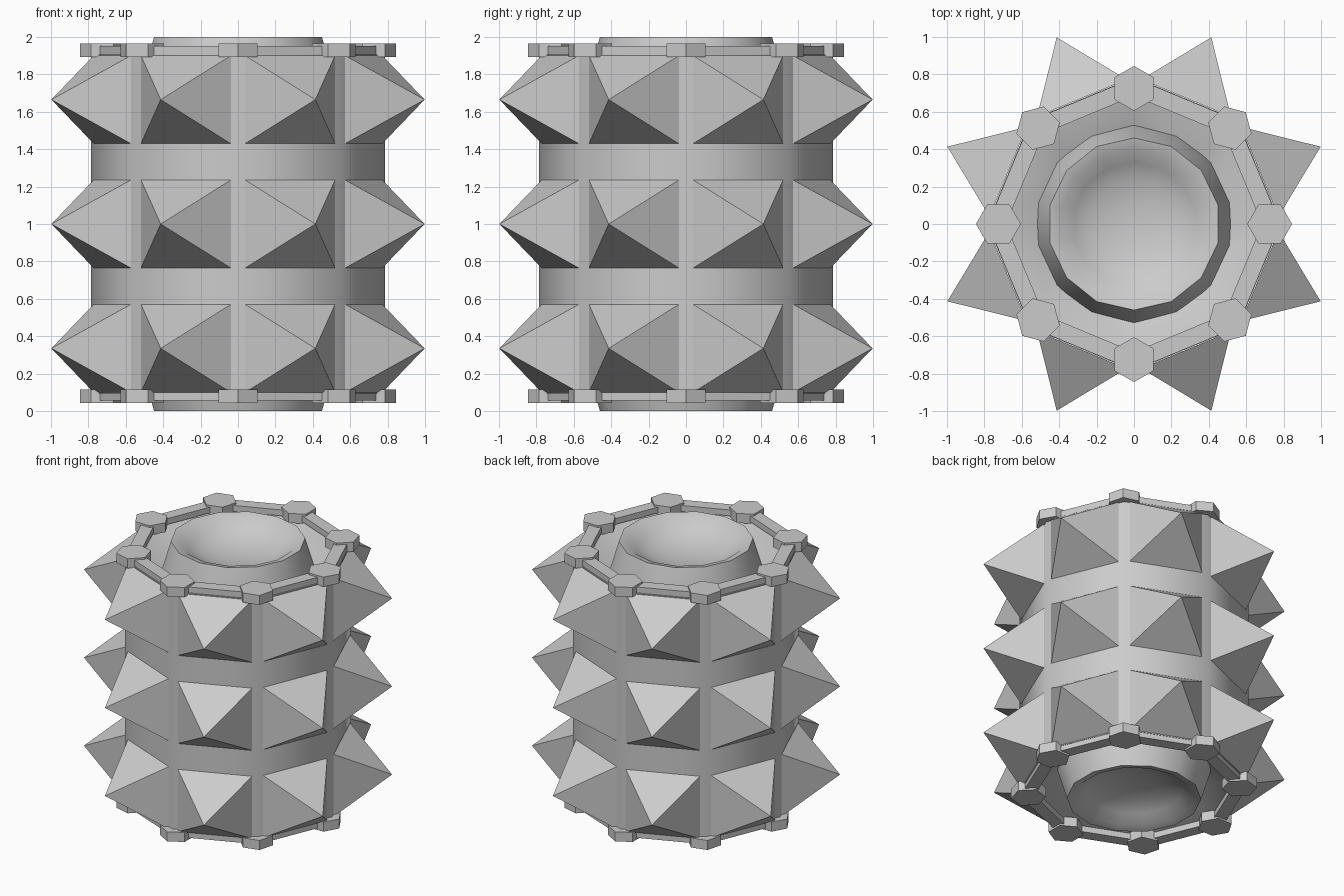
import bpy, bmesh
from math import pi, sin, cos, radians
from mathutils import Matrix

cube = bpy.data.objects.get("Cube")
if cube:
    bpy.data.objects.remove(cube, do_unlink=True)

grey = bpy.data.materials.new("plain grey")
grey.use_nodes = True
COLOUR = (0.6, 0.6, 0.6, 1)
grey.diffuse_color = COLOUR
grey.node_tree.nodes["Principled BSDF"].inputs["Base Color"].default_value = COLOUR


def finish(name, bm, smooth=None):
    """Turn a bmesh into a named grey object."""
    bmesh.ops.recalc_face_normals(bm, faces=bm.faces)
    mesh = bpy.data.meshes.new(name)
    bm.to_mesh(mesh)
    bm.free()
    mesh.materials.append(grey)
    obj = bpy.data.objects.new(name, mesh)
    bpy.context.collection.objects.link(obj)
    if smooth:
        bpy.ops.object.select_all(action='DESELECT')
        obj.select_set(True)
        bpy.context.view_layer.objects.active = obj
        bpy.ops.object.shade_smooth_by_angle(angle=radians(smooth))
    return obj


def lathe(bm, profile, sides, start=0.0):
    """Skin rings of (radius, z) around the z axis and cap both ends."""
    rings = [[bm.verts.new((r * cos(start + 2 * pi * i / sides),
                            r * sin(start + 2 * pi * i / sides), z))
              for i in range(sides)] for r, z in profile]
    for a, b in zip(rings, rings[1:]):
        for i in range(sides):
            j = (i + 1) % sides
            bm.faces.new((a[i], a[j], b[j], b[i]))
    bm.faces.new(rings[0])
    bm.faces.new(rings[-1])


def flip(profile):
    """Extend an upper-half profile with its mirror image below z = 1."""
    return profile + [(r, 2 - z) for r, z in reversed(profile)]


def box(bm, size, matrix):
    bmesh.ops.create_cube(bm, size=1, matrix=matrix @ Matrix.Diagonal((*size, 1)))


# Eight-sided drum with a sunken sloping floor at each end
bm = bmesh.new()
lathe(bm, flip([(0.45, 1.70), (0.70, 1.905), (0.785, 1.905)]), 8)
finish("drum_body", bm, 50)

# Fourteen-sided tapered hubs with a shallow dish
hub = [(0.535, 1.72), (0.525, 1.78), (0.46, 2.0), (0.40, 1.985), (0.33, 1.93),
       (0.24, 1.89), (0.12, 1.865), (0.02, 1.86)]
for name, upper in (("top_hub", True), ("bottom_hub", False)):
    bm = bmesh.new()
    lathe(bm, hub if upper else [(r, 2 - z) for r, z in hub], 14, pi / 2)
    finish(name, bm, 35)

# Three rows of eight pyramid spikes on the flat sides
HALF_W, HALF_H, FACE, TIP = 0.26, 0.235, 0.728, 1.08
for row, z in (("lower", 0.335), ("middle", 1.0), ("upper", 1.67 - 0.005)):
    bm = bmesh.new()
    for k in range(8):
        turn = Matrix.Rotation((k + 0.5) * pi / 4, 4, 'Z')
        base = [bm.verts.new(turn @ Matrix.Translation((FACE, sy * HALF_W, z + sz * HALF_H)).translation)
                for sy, sz in ((-1, -1), (1, -1), (1, 1), (-1, 1))]
        tip = bm.verts.new(turn @ Matrix.Translation((TIP, 0, z)).translation)
        bm.faces.new(base)
        for i in range(4):
            bm.faces.new((base[i], base[(i + 1) % 4], tip))
    finish(row + "_spikes", bm)

# Rim at each end: hexagonal bolts joined by flat bars
for end, bolt_z, bar_z in (("top", 1.93, 1.93), ("bottom", 0.08, 0.08)):
    bolts, bars = bmesh.new(), bmesh.new()
    for k in range(8):
        turn = Matrix.Rotation(k * pi / 4, 4, 'Z')
        before = set(bolts.verts)
        lathe(bolts, [(0.12, bolt_z - 0.036), (0.12, bolt_z + 0.036)], 6)
        new = [v for v in bolts.verts if v not in before]
        bmesh.ops.transform(bolts, matrix=turn @ Matrix.Translation((0.725, 0, 0)), verts=new)
        half = Matrix.Rotation((k + 0.5) * pi / 4, 4, 'Z')
        box(bars, (0.09, 0.46, 0.045), half @ Matrix.Translation((0.677, 0, bar_z)))
    finish(end + "_rim_bolts", bolts)
    finish(end + "_rim_bars", bars)
